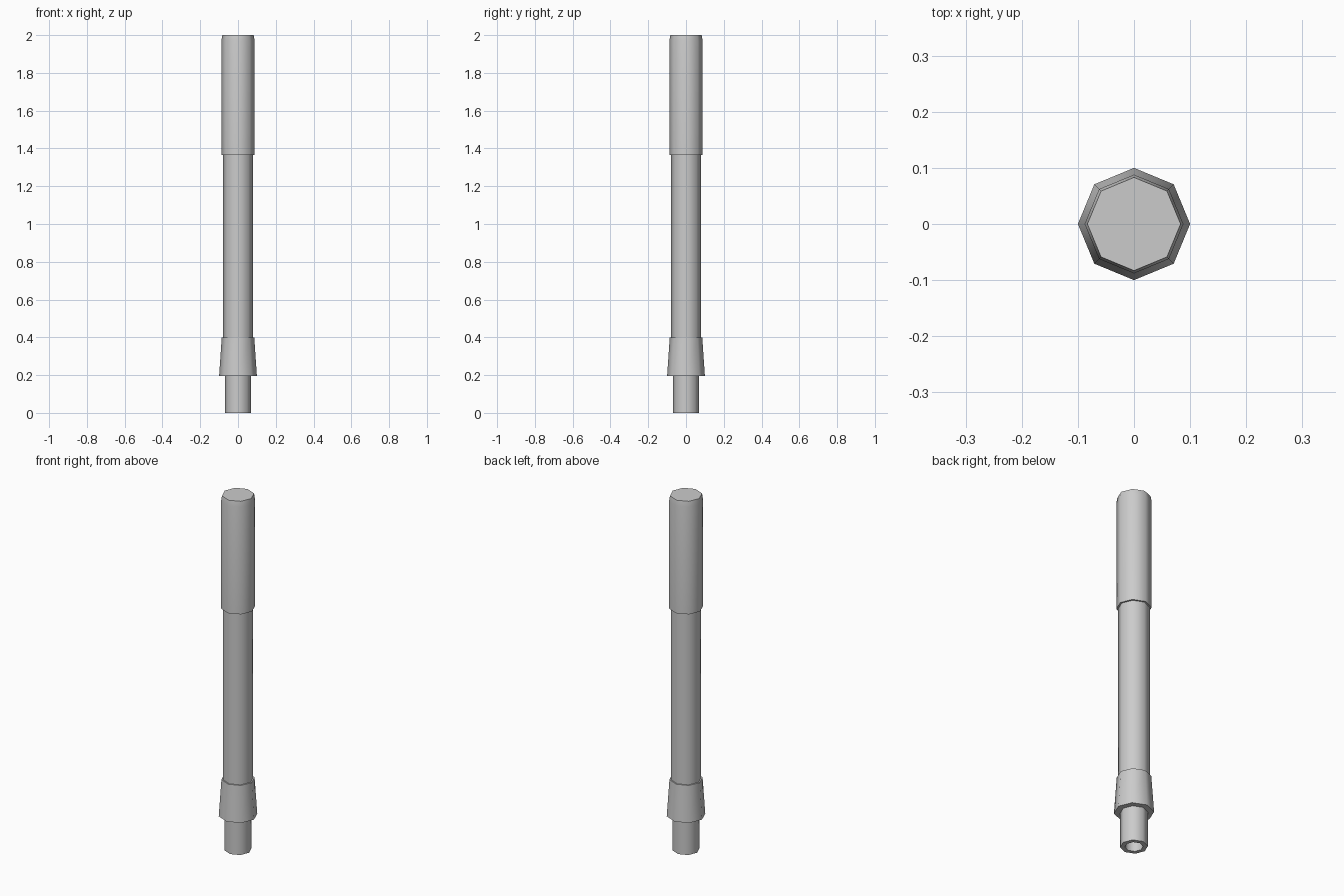
import bpy, bmesh, math

if "Cube" in bpy.data.objects:
    bpy.data.objects.remove(bpy.data.objects["Cube"])

SIDES = 8


def lathe(name, profile):
    """Revolve (radius, z) points into an eight-sided part; radius 0 makes a cap."""
    bm = bmesh.new()
    rings = []
    for r, z in profile:
        if r == 0:
            continue
        rings.append([bm.verts.new((r * math.cos(math.tau * i / SIDES),
                                    r * math.sin(math.tau * i / SIDES), z))
                      for i in range(SIDES)])
    for a, b in zip(rings, rings[1:]):
        for i in range(SIDES):
            j = (i + 1) % SIDES
            bm.faces.new((a[i], a[j], b[j], b[i]))
    if profile[0][0] == 0:
        bm.faces.new(rings[0][::-1])
    if profile[-1][0] == 0:
        bm.faces.new(rings[-1])
    mesh = bpy.data.meshes.new(name)
    bm.to_mesh(mesh)
    bm.free()
    for p in mesh.polygons:
        p.use_smooth = True
    mesh.set_sharp_from_angle(angle=math.radians(50))
    obj = bpy.data.objects.new(name, mesh)
    bpy.context.collection.objects.link(obj)
    return obj


# Hollow end tube: capped bore, rim, outer wall
lathe("end_tube", [(0, 0.195), (0.046, 0.195), (0.046, 0), (0.069, 0), (0.069, 0.195)])
# Flared collar with its underside and top lip
lathe("flared_collar", [(0.069, 0.195), (0.1, 0.195), (0.086, 0.40), (0.079, 0.40)])
# Long middle shaft
lathe("shaft", [(0.079, 0.40), (0.079, 1.365)])
# Thicker upper sleeve with a slightly tapered top edge
lathe("upper_sleeve", [(0.079, 1.365), (0.088, 1.365), (0.088, 1.97), (0.083, 2.0), (0, 2.0)])
